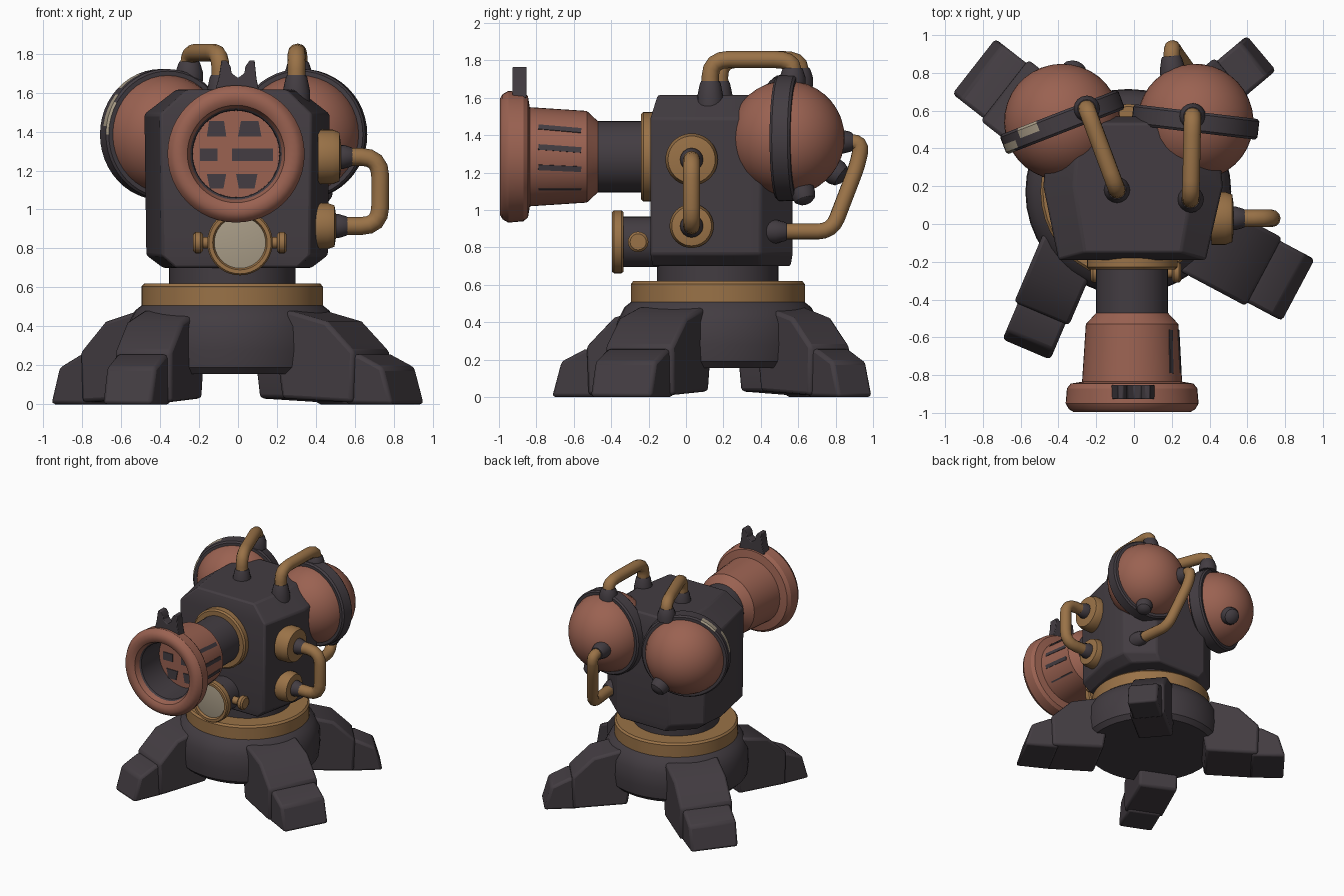
import bpy, bmesh, math
from mathutils import Vector, Matrix

if "Cube" in bpy.data.objects:
    bpy.data.objects.remove(bpy.data.objects["Cube"])

def material(name, rgb):
    m = bpy.data.materials.new(name)
    m.diffuse_color = (*rgb, 1)
    m.use_nodes = True
    m.node_tree.nodes["Principled BSDF"].inputs["Base Color"].default_value = m.diffuse_color
    return m

RUST = material("rust_red", (0.325, 0.122, 0.083))
DARK = material("dark_iron", (0.056, 0.046, 0.054))
BRASS = material("brass", (0.32, 0.168, 0.063))
CREAM = material("cream_glass", (0.39, 0.33, 0.24))

def finish(name, bm, mats, matrix=Matrix(), bevel=0):
    bmesh.ops.recalc_face_normals(bm, faces=bm.faces)
    me = bpy.data.meshes.new(name)
    bm.to_mesh(me)
    bm.free()
    ob = bpy.data.objects.new(name, me)
    bpy.context.collection.objects.link(ob)
    for m in mats:
        me.materials.append(m)
    ob.matrix_world = matrix
    if bevel:
        b = ob.modifiers.new("bevel", 'BEVEL')
        b.width, b.segments, b.limit_method = bevel, 2, 'ANGLE'
    return ob

def aim(loc, axis):
    """Matrix that puts local z along axis at loc."""
    return Matrix.Translation(loc) @ Vector(axis).to_track_quat('Z', 'Y').to_matrix().to_4x4()

def lathe(name, profile, mat, loc=(0, 0, 0), axis=(0, 0, 1), segs=40, closed=False):
    """Turn a (radius, height) profile round the axis."""
    bm = bmesh.new()
    vs = [bm.verts.new((r, 0, h)) for r, h in profile]
    pairs = list(zip(vs, vs[1:])) + ([(vs[-1], vs[0])] if closed else [])
    edges = [bm.edges.new(p) for p in pairs]
    bmesh.ops.spin(bm, geom=vs + edges, axis=(0, 0, 1), cent=(0, 0, 0),
                   angle=2 * math.pi, steps=segs, use_duplicate=False)
    bmesh.ops.remove_doubles(bm, verts=bm.verts, dist=0.0005)
    return finish(name, bm, [mat], aim(loc, axis))

def disc(name, r, h, mat, loc, axis, segs=32, c=0.012):
    """Short cylinder with eased rims, starting at loc."""
    return lathe(name, [(0, 0), (r - c, 0), (r, c), (r, h - c), (r - c, h), (0, h)], mat, loc, axis, segs)

def prism(name, pts, depth, mat, matrix=Matrix(), bevel=0.0):
    """Outline in local xz, extruded along y."""
    bm = bmesh.new()
    f = bm.faces.new([bm.verts.new((u, -depth / 2, v)) for u, v in pts])
    ext = bmesh.ops.extrude_face_region(bm, geom=[f])['geom']
    bmesh.ops.translate(bm, vec=(0, depth, 0), verts=[v for v in ext if isinstance(v, bmesh.types.BMVert)])
    return finish(name, bm, [mat], matrix, bevel)

def box(name, size, mat, matrix):
    x, z = size[0] / 2, size[2] / 2
    return prism(name, [(-x, -z), (x, -z), (x, z), (-x, z)], size[1], mat, matrix)

def pipe(name, pts, r=0.046, bend=0.08):
    """Brass tube along points with rounded bends."""
    pts = [Vector(p) for p in pts]
    path = [pts[0]]
    for a, b, c in zip(pts, pts[1:], pts[2:]):
        p = b + (a - b).normalized() * min(bend, (a - b).length * 0.48)
        q = b + (c - b).normalized() * min(bend, (c - b).length * 0.48)
        path += [p * (1 - t) ** 2 + b * 2 * t * (1 - t) + q * t * t for t in (0, 0.25, 0.5, 0.75, 1)]
    path.append(pts[-1])
    cu = bpy.data.curves.new(name, 'CURVE')
    cu.dimensions, cu.bevel_depth, cu.bevel_resolution, cu.use_fill_caps = '3D', r, 4, True
    s = cu.splines.new('POLY')
    s.points.add(len(path) - 1)
    for sp, p in zip(s.points, path):
        sp.co = (*p, 1)
    cu.materials.append(BRASS)
    ob = bpy.data.objects.new(name, cu)
    bpy.context.collection.objects.link(ob)
    bpy.ops.object.select_all(action='DESELECT')
    ob.select_set(True)
    bpy.context.view_layer.objects.active = ob
    bpy.ops.object.convert(target='MESH')

# Round base, brass collar and neck
CX, CY = -0.03, 0.17
lathe("base", [(0, .155), (.50, .155), (.535, .19), (.545, .28), (.54, .40), (.50, .48), (.45, .52), (0, .52)], DARK, (CX, CY, 0))
lathe("base_collar", [(0, .50), (.465, .50), (.465, .605), (.452, .62), (0, .62)], BRASS, (CX, CY, 0))
lathe("neck", [(0, .60), (.325, .60), (.325, .76), (0, .76)], DARK, (CX, CY, 0))

# Four splayed legs: direction, toe position, foot width
for tag, ang, toe, w in (("front_right", -28, (.87, -.35), .37), ("back_right", 40, (.675, .905), .24),
                         ("back_left", 142, (-.848, .835), .37), ("front_left", 247, (-.57, -.665), .275)):
    m = (Matrix.Translation((*toe, 0)) @ Matrix.Rotation(math.radians(ang), 4, 'Z')
         @ Matrix.Translation((-1.045, 0, 0)))
    prism(tag + "_leg", [(.42, .03), (.83, .01), (.84, .27), (.68, .425), (.45, .485), (.38, .30)], w + .04, DARK, m, .02)
    prism(tag + "_foot", [(.78, 0), (1.05, 0), (.995, .19), (.86, .255), (.78, .26)], w, DARK, m, .02)

# Faceted body, lofted through scaled copies of one plan
plan = [(-.40, -.19), (.38, -.19), (.47, .2), (.45, .4), (.25, .57), (-.25, .57), (-.46, .4), (-.48, .2)]
bm = bmesh.new()
rings = [[bm.verts.new((x * sx, .2 + (y - .2) * sy, z)) for x, y in plan]
         for z, sx, sy in ((.70, .80, .97), (.765, .98, 1), (1.49, 1, 1), (1.615, .66, .9))]
for a, b in zip(rings, rings[1:]):
    for i in range(8):
        bm.faces.new((a[i], a[(i + 1) % 8], b[(i + 1) % 8], b[i]))
bm.faces.new(rings[0])
bm.faces.new(rings[-1])
finish("body", bm, [DARK], bevel=.012)

# Gun: flange, dark tube, rust barrel with flared lip (heights run forward along -y)
FWD, GX, GZ = (0, -1, 0), -.01, 1.285
disc("gun_flange", .24, .09, BRASS, (GX, -.15, GZ), FWD)
lathe("gun_tube", [(0, .15), (.19, .15), (.19, .50), (0, .50)], DARK, (GX, 0, GZ), FWD)
lathe("gun_barrel", [(0, .46), (.18, .46), (.245, .53), (.265, .835), (.325, .845), (.345, .87), (.352, .95),
                     (.335, .98), (.31, .995), (.275, .995), (.25, .98), (.235, .94)], RUST, (GX, 0, GZ), FWD, 48)
lathe("bore_wall", [(.235, .94), (.225, .93), (.222, .69)], DARK, (GX, 0, GZ), FWD, 48)
lathe("bore_floor", [(0, .70), (.224, .70)], RUST, (GX, 0, GZ), FWD, 48)
# bore grille plates: centre x, z and half width at bottom, top
for i, (x, z, lo, hi, h) in enumerate(((-.15, 1.28, .045, .045, .032), (.075, 1.28, .105, .105, .032),
                                       (-.11, 1.415, .05, .038, .04), (.06, 1.415, .06, .045, .04),
                                       (-.11, 1.145, .035, .05, .038), (.045, 1.145, .04, .055, .038))):
    prism(f"bore_grille_{i}", [(-lo, -h), (lo, -h), (hi, h), (-hi, h)], .008, DARK, Matrix.Translation((x, -.702, z)))

# Cooling slots on the right of the barrel
for i, (a, h) in enumerate(((36, .03), (10, .03), (-14, .03), (-43, .012))):
    m = (Matrix.Translation((GX, -.675, GZ)) @ Matrix.Rotation(-math.radians(a), 4, 'Y')
         @ Matrix.Translation((.2535, 0, 0)) @ Matrix.Rotation(.064, 4, 'Z') @ Matrix.Rotation(-.06, 4, 'X'))
    box(f"barrel_slot_{i}", (.008, .23, h), DARK, m)

# Forked sight on top of the lip
prism("gun_sight", [(-.12, 1.60), (-.10, 1.67), (-.085, 1.765), (-.058, 1.765), (-.038, 1.735), (-.033, 1.70), (0, 1.675),
                    (.033, 1.70), (.038, 1.735), (.06, 1.765), (.085, 1.765), (.095, 1.67), (.11, 1.60)],
      .075, DARK, Matrix.Translation((0, -.89, 0)), .005)

# Porthole with side knobs
PX, PZ = .01, .83
disc("porthole_tube", .135, .24, DARK, (PX, -.11, PZ), FWD)
lathe("porthole_rim", [(.10, .335), (.16, .335), (.168, .345), (.168, .385), (.16, .395), (.14, .395), (.13, .375), (.10, .375)],
      BRASS, (PX, 0, PZ), FWD, closed=True)
lathe("porthole_glass", [(.134, .378), (.09, .384), (0, .388)], CREAM, (PX, 0, PZ), FWD)
for s, tag in ((-1, "left"), (1, "right")):
    disc(f"porthole_{tag}_rod", .03, .12, BRASS, (PX + s * .10, -.256, PZ), (s, 0, 0), 16)
    disc(f"porthole_{tag}_knob", .055, .05, BRASS, (PX + s * .19, -.256, PZ), (s, 0, 0), 20)

def nut(name, loc, axis, r=.068, h=.10):
    lathe(name, [(0, 0), (r, 0), (r, h * .45), (r * .8, h * .9), (r * .7, h), (0, h)], DARK, loc, axis, 16)

# Side loop pipe with two flanges
for tag, x, z, r in (("upper", .41, 1.27, .14), ("lower", .385, .915, .118)):
    lathe(f"side_{tag}_flange", [(0, 0), (r, 0), (r, .075), (r * .9, .11), (r * .5, .118), (0, .118)],
          BRASS, (x, .03, z), (1, 0, 0))
    nut(f"side_{tag}_nut", (x + .09, .03, z), (1, 0, 0), .062, .09)
pipe("side_pipe", [(.48, .03, 1.27), (.73, .03, 1.27), (.73, .03, .915), (.47, .03, .915)], bend=.10)

# Two spherical tanks with iron bands
for tag, c, axis in (("right", (.325, .54, 1.385), (.12, 1, 0)), ("left", (-.38, .54, 1.385), (-.36, .93, 0))):
    arc = [math.radians(-90 + i * 10) for i in range(19)]
    lathe(f"{tag}_tank", [(.308 * math.cos(t) if abs(t) < 1.57 else 0, .308 * math.sin(t)) for t in arc], RUST, c, axis, 40)
    band = lathe(f"{tag}_tank_band", [(.28, -.055), (.325, -.055), (.336, -.042), (.336, 0), (.336, .042), (.325, .055), (.28, .055)],
                 DARK, c, axis, 48, closed=True)
    if tag == "left":
        # chipped cream paint on part of the left band
        band.data.materials.append(CREAM)
        for f in band.data.polygons:
            p = band.matrix_world @ f.center
            rear = f.center.z > 0
            if p.z > 1.4 and f.center.xy.length > .325 and (-.62 < p.x < -.51 if rear else -.68 < p.x < -.63):
                f.material_index = 1

def knob(name, c, d, r=.065):
    """Domed stud sticking out of a tank along d."""
    d = Vector(d).normalized()
    lathe(name, [(0, 0), (r, 0), (r, .07), (r * .85, .10), (r * .5, .118), (0, .122)], DARK, Vector(c) + d * .26, d, 20)

knob("right_tank_knob", (.325, .54, 1.385), (.10, .09, -.31))
knob("left_tank_knob", (-.38, .54, 1.385), (.06, .27, -.19), .07)

# Pipes from the tank tops to the body top
for tag, a, b in (("right", (.30, .13), (.31, .57)), ("left", (-.09, .18), (-.25, .61))):
    nut(f"{tag}_body_nut", (*a, 1.54), (0, 0, 1), .07, .15)
    nut(f"{tag}_tank_nut", (*b, 1.66), (0, 0, 1), .07, .10)
    pipe(f"{tag}_top_pipe", [(*a, 1.62), (*a, 1.805), (*b, 1.805), (*b, 1.70)], bend=.10)

# Back pipe from the right tank down to the body's back corner
nut("back_tank_nut", (.21, .76, 1.365), (-.1, 1, 0), .068, .13)
nut("back_body_nut", (.345, .43, .885), (0, 1, 0), .064, .11)
pipe("back_pipe", [(.20, .82, 1.36), (.20, .94, 1.365), (.21, .92, 1.25), (.31, .78, .885), (.345, .47, .885)], .043)

# Smooth shading with sharp edges kept
for ob in bpy.context.scene.objects:
    ob.select_set(ob.type == 'MESH')
bpy.context.view_layer.objects.active = bpy.data.objects["base"]
bpy.ops.object.shade_smooth_by_angle(angle=math.radians(32))
